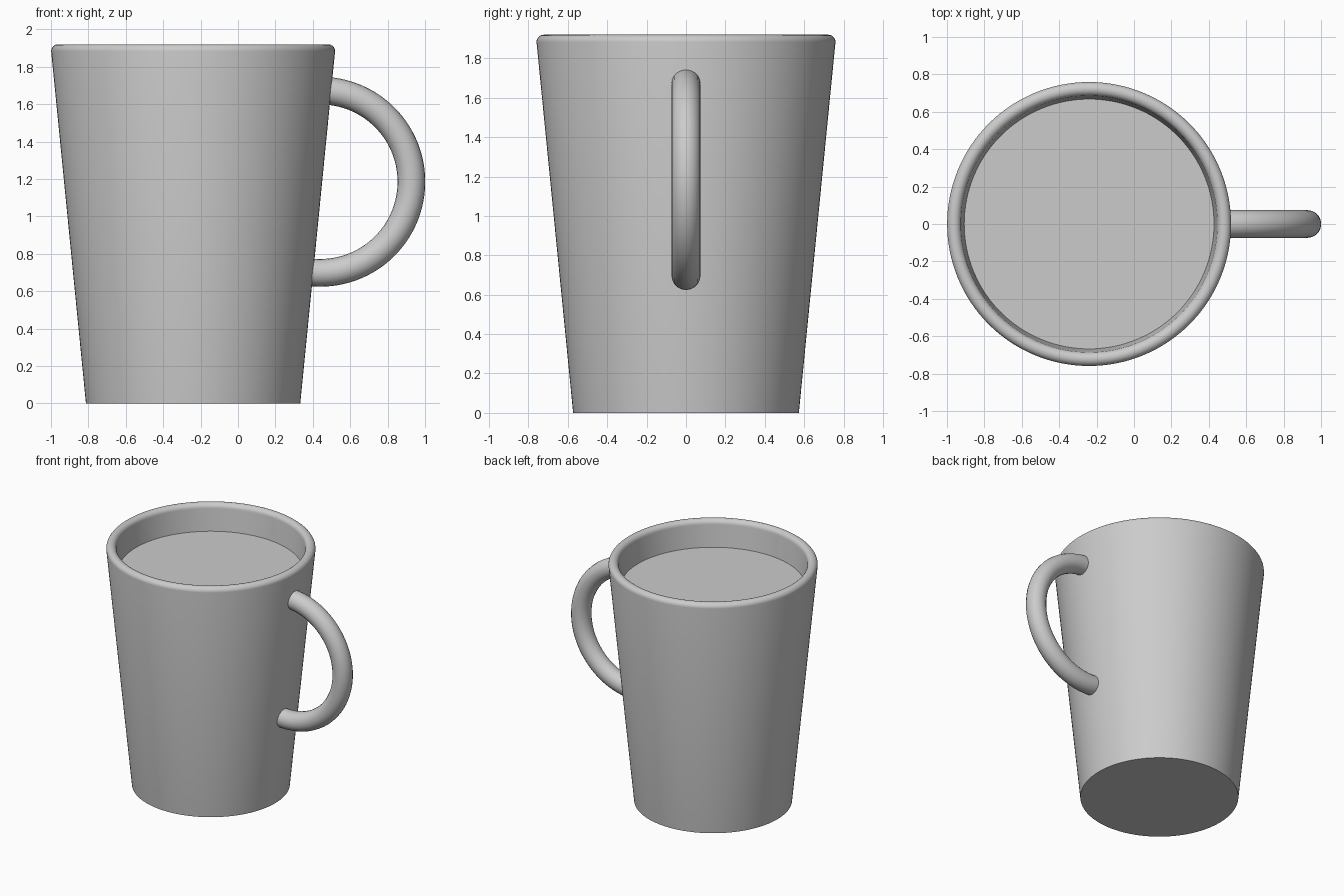
import bpy, bmesh
from math import sin, cos, pi, radians

if "Cube" in bpy.data.objects:
    bpy.data.objects.remove(bpy.data.objects["Cube"])

CX = -0.24      # axis of the cup
SEG = 128


def finish(obj):
    bpy.ops.object.select_all(action='DESELECT')
    obj.select_set(True)
    bpy.context.view_layer.objects.active = obj
    bpy.ops.object.shade_smooth_by_angle(angle=radians(35))


def lathe(name, profile):
    """Revolve (radius, z) points around the cup axis."""
    bm = bmesh.new()
    verts = [bm.verts.new((r, 0, z)) for r, z in profile]
    edges = [bm.edges.new(pair) for pair in zip(verts, verts[1:])]
    bmesh.ops.spin(bm, geom=verts + edges, cent=(0, 0, 0), axis=(0, 0, 1),
                   angle=2 * pi, steps=SEG)
    bmesh.ops.remove_doubles(bm, verts=bm.verts, dist=1e-4)
    bmesh.ops.recalc_face_normals(bm, faces=bm.faces)
    me = bpy.data.meshes.new(name)
    bm.to_mesh(me)
    bm.free()
    obj = bpy.data.objects.new(name, me)
    obj.location.x = CX
    bpy.context.collection.objects.link(obj)
    finish(obj)
    return obj


# Tapered cup wall with a rounded rim and a hollow inside
RIM = 0.037
rim = [(0.722 + RIM * cos(a), 1.883 + RIM * sin(a))
       for a in (pi * i / 12 for i in range(13))]
lathe("cup_body", [(0, 0), (0.573, 0)] + rim + [(0.505, 0.08), (0, 0.08)])

# Drink filling the cup to just below the rim
lathe("drink", [(0, 0.1), (0.51, 0.1), (0.672, 1.71), (0, 1.71)])

# Round handle: an arc of tube whose ends sink into the wall
curve = bpy.data.curves.new("handle", 'CURVE')
curve.dimensions = '3D'
curve.bevel_depth = 0.074
curve.bevel_resolution = 8
curve.use_fill_caps = True
N = 64
spline = curve.splines.new('POLY')
spline.points.add(N)
for i, p in enumerate(spline.points):
    a = radians(88 - 186 * i / N)
    p.co = (0.44 + 0.487 * cos(a), 0, 1.185 + 0.487 * sin(a), 1)
handle = bpy.data.objects.new("handle", curve)
bpy.context.collection.objects.link(handle)
bpy.ops.object.select_all(action='DESELECT')
handle.select_set(True)
bpy.context.view_layer.objects.active = handle
bpy.ops.object.convert(target='MESH')
finish(bpy.context.view_layer.objects.active)
